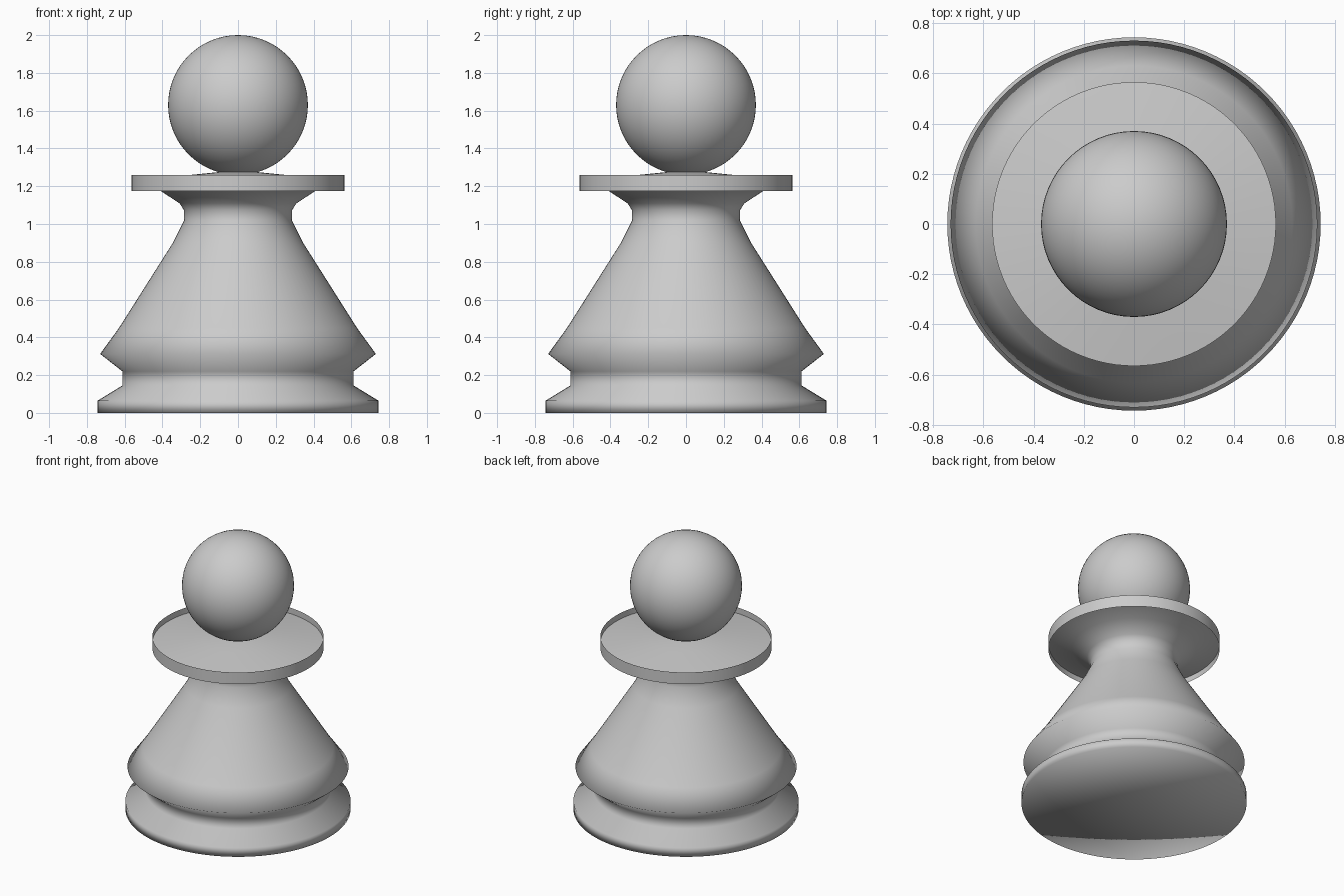
import bpy, bmesh, math

if "Cube" in bpy.data.objects:
    bpy.data.objects.remove(bpy.data.objects["Cube"])

SEGMENTS = 96


def lathe(name, profile):
    """Spin an (r, z) profile around the z axis and shade it smooth."""
    bm = bmesh.new()
    verts = [bm.verts.new((r, 0, z)) for r, z in profile]
    edges = [bm.edges.new(pair) for pair in zip(verts, verts[1:])]
    bmesh.ops.spin(bm, geom=verts + edges, cent=(0, 0, 0), axis=(0, 0, 1),
                   angle=2 * math.pi, steps=SEGMENTS)
    bmesh.ops.remove_doubles(bm, verts=bm.verts, dist=0.0005)
    bmesh.ops.recalc_face_normals(bm, faces=bm.faces)
    mesh = bpy.data.meshes.new(name)
    bm.to_mesh(mesh)
    bm.free()
    mesh.shade_smooth()
    obj = bpy.data.objects.new(name, mesh)
    bpy.context.collection.objects.link(obj)
    return obj


# Foot, flared skirt and neck, running out under the collar
lathe("body", [(0, 0), (0.743, 0), (0.743, 0.065), (0.612, 0.145),
               (0.612, 0.22), (0.73, 0.312), (0.63, 0.45), (0.345, 0.90),
               (0.285, 1.02), (0.287, 1.075), (0.31, 1.11), (0.41, 1.175),
               (0.565, 1.215)])

# Shallow domed floor of the collar
lathe("collar_top", [(0.565, 1.217), (0.25, 1.26), (0.10, 1.275), (0, 1.28)])

# Thin upright band around the collar
lathe("collar_band", [(0.565, 1.175), (0.565, 1.26)])

# Round head
bpy.ops.mesh.primitive_uv_sphere_add(segments=64, ring_count=32, radius=0.37,
                                     location=(0, 0, 1.63))
head = bpy.context.object
head.name = "head"
head.data.shade_smooth()
